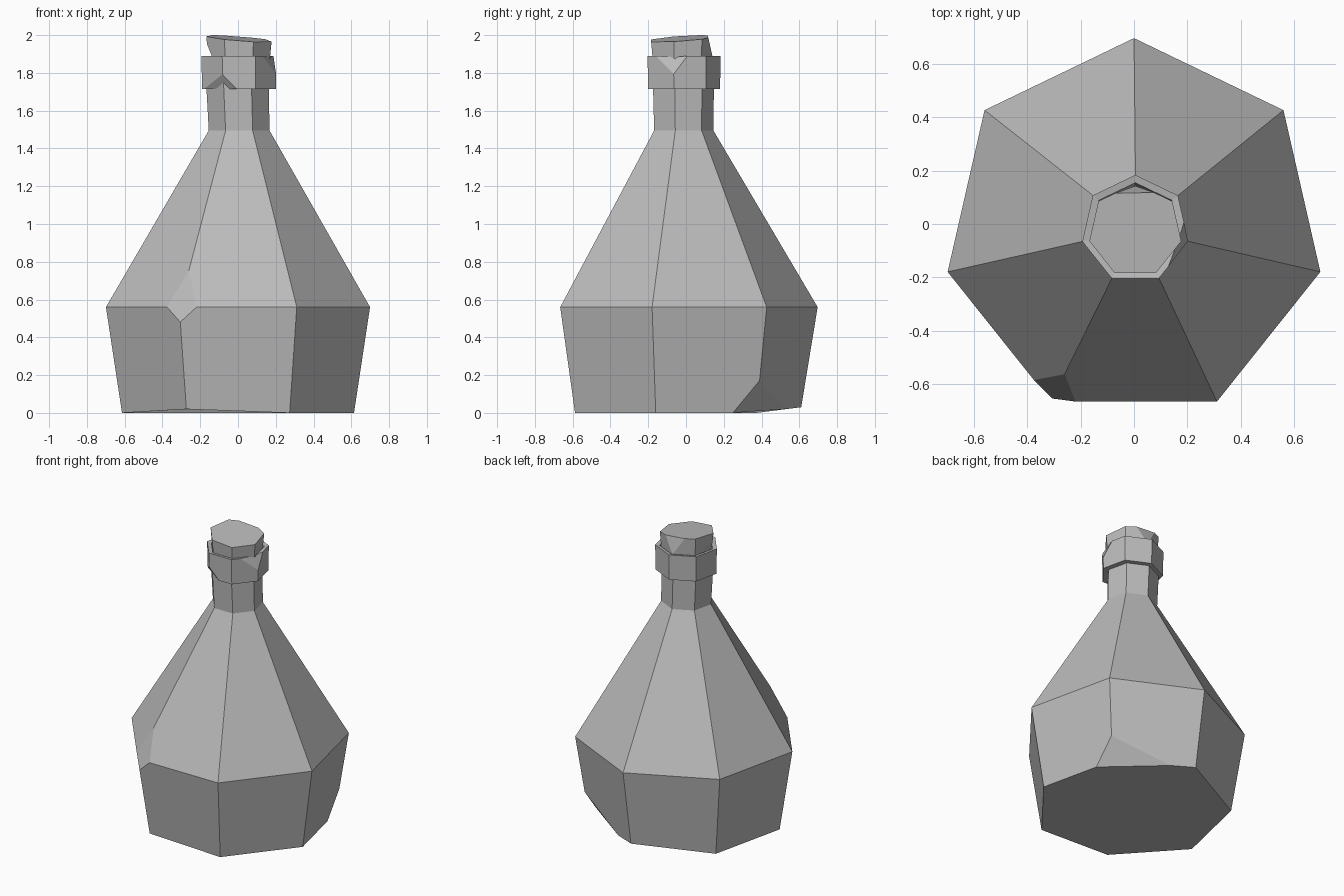
import bpy, bmesh, math
from mathutils import Vector

SIDES = 7

old = bpy.data.objects.get("Cube")
if old:
    bpy.data.objects.remove(old, do_unlink=True)

grey = bpy.data.materials.new("plain_grey")
grey.use_nodes = True
colour = (0.5, 0.5, 0.5, 1)
grey.diffuse_color = colour
grey.node_tree.nodes["Principled BSDF"].inputs["Base Color"].default_value = colour


def loft(rings, lift=None):
    """Closed seven-sided solid from (x, y, radius, z) rings; corner 0 points back."""
    bm = bmesh.new()
    loops = []
    for k, (cx, cy, r, z) in enumerate(rings):
        loop = []
        for i in range(SIDES):
            a = math.pi / 2 - math.tau * i / SIDES
            x, y = cx + r * math.cos(a), cy + r * math.sin(a)
            loop.append(bm.verts.new((x, y, z + (lift(k, i, x, y) if lift else 0))))
        loops.append(loop)
    for low, high in zip(loops, loops[1:]):
        for i in range(SIDES):
            j = (i + 1) % SIDES
            bm.faces.new((low[i], low[j], high[j], high[i]))
    bm.faces.new(loops[0])
    bm.faces.new(loops[-1])
    bmesh.ops.recalc_face_normals(bm, faces=bm.faces)
    return bm


def chip(bm, point, normal):
    """Slice a corner off and close the cut with a flat face."""
    geom = bm.verts[:] + bm.edges[:] + bm.faces[:]
    cut = bmesh.ops.bisect_plane(bm, geom=geom, plane_co=point,
                                 plane_no=Vector(normal).normalized(),
                                 clear_outer=True)["geom_cut"]
    edges = [e for e in cut if isinstance(e, bmesh.types.BMEdge)]
    bmesh.ops.holes_fill(bm, edges=edges, sides=0)


def finish(bm, name):
    bmesh.ops.recalc_face_normals(bm, faces=bm.faces)
    mesh = bpy.data.meshes.new(name)
    bm.to_mesh(mesh)
    bm.free()
    mesh.materials.append(grey)
    bpy.context.collection.objects.link(bpy.data.objects.new(name, mesh))


# Bottle body and neck, with two base corners raised a little
def base_lift(k, i, x, y):
    return {0: 0.03, 4: 0.02}.get(i, 0) if k == 0 else 0


body = loft([(0, -0.02, 0.63, 0), (0, -0.02, 0.717, 0.56),
             (0.006, -0.02, 0.165, 1.495), (-0.003, -0.022, 0.17, 1.75)], base_lift)
chip(body, (-0.42, -0.56, 0.565), (-0.43, -0.83, 0.35))
chip(body, (0.52, 0.36, 0.14), (0.5, 0.68, -0.54))
finish(body, "bottle_body")

# Collar with a rim and knocked corners
collar = loft([(0.005, -0.02, 0.2, 1.715), (0.005, -0.02, 0.204, 1.89),
               (0.005, -0.02, 0.175, 1.885), (0.005, -0.02, 0.165, 1.86)])
chip(collar, (-0.09, -0.195, 1.79), (-0.5, -0.7, -0.5))
chip(collar, (0.185, -0.07, 1.83), (0.85, -0.3, 0.35))
finish(collar, "collar")


# Stopper with a slanting top and chipped sides
def slant(k, i, x, y):
    return 0.07 * y - 0.08 * x if k == 1 else 0


stopper = loft([(0.005, -0.025, 0.165, 1.84), (0.005, -0.025, 0.177, 1.984)], slant)
chip(stopper, (0, 0.115, 2), (0, 0.976, 0.217))
chip(stopper, (-0.165, 0, 1.955), (-0.93, 0, -0.37))
finish(stopper, "stopper")
